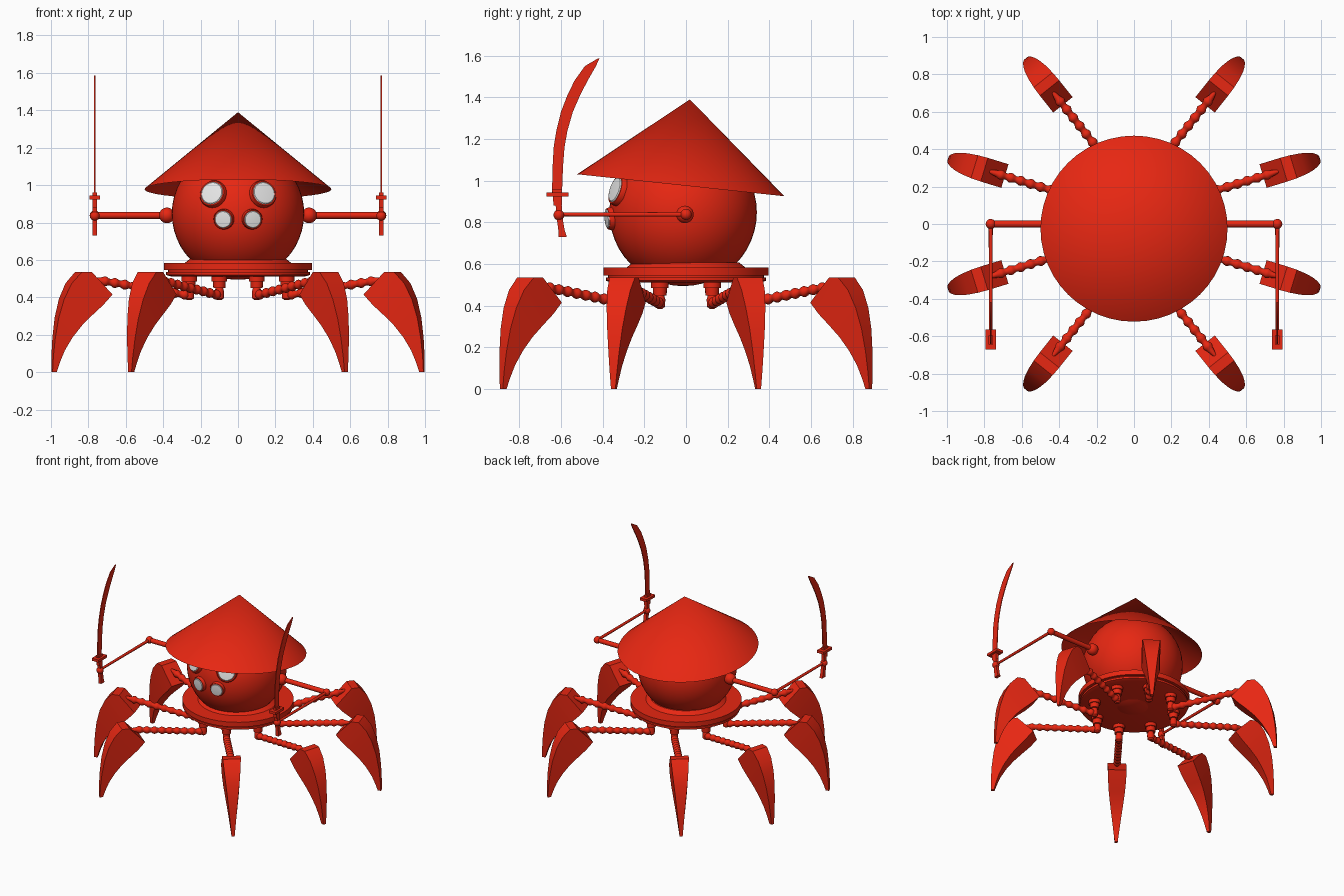
import bpy, bmesh, math
from mathutils import Vector

cube = bpy.data.objects.get("Cube")
if cube:
    bpy.data.objects.remove(cube, do_unlink=True)


def material(name, rgb):
    m = bpy.data.materials.new(name)
    m.use_nodes = True
    m.diffuse_color = (*rgb, 1)
    m.node_tree.nodes["Principled BSDF"].inputs["Base Color"].default_value = (*rgb, 1)
    return m


RED = material("red", (0.8, 0.02, 0.006))
WHITE = material("eye_white", (0.8, 0.8, 0.8))


def finish(obj, name, mat, angle=35):
    obj.name = name
    obj.data.materials.append(mat)
    bpy.ops.object.select_all(action="DESELECT")
    obj.select_set(True)
    bpy.context.view_layer.objects.active = obj
    bpy.ops.object.shade_smooth_by_angle(angle=math.radians(angle))
    return obj


def loft(name, rings, mat):
    """Skin a row of equal rings and cap both ends."""
    bm = bmesh.new()
    rows = [[bm.verts.new(p) for p in ring] for ring in rings]
    n = len(rows[0])
    for a, b in zip(rows, rows[1:]):
        for i in range(n):
            j = (i + 1) % n
            bm.faces.new((a[i], a[j], b[j], b[i]))
    bm.faces.new(rows[0])
    bm.faces.new(rows[-1])
    bmesh.ops.recalc_face_normals(bm, faces=bm.faces)
    me = bpy.data.meshes.new(name)
    bm.to_mesh(me)
    bm.free()
    obj = bpy.data.objects.new(name, me)
    bpy.context.collection.objects.link(obj)
    return finish(obj, name, mat)


def lathe(name, origin, axis, profile, mat=RED, sides=16):
    """Turn a profile of (distance, radius) around an axis."""
    origin = Vector(origin)
    q = Vector(axis).normalized().to_track_quat("Z", "Y")
    turn = [2 * math.pi * i / sides for i in range(sides)]
    rings = [[origin + q @ Vector((r * math.cos(a), r * math.sin(a), d)) for a in turn]
             for d, r in profile]
    return loft(name, rings, mat)


def ball(name, loc, r, segments=16):
    bpy.ops.mesh.primitive_uv_sphere_add(segments=segments, ring_count=segments // 2,
                                         radius=r, location=loc)
    return finish(bpy.context.object, name, RED)


# Round body and tilted open conical hat
BODY = Vector((0, -0.014, 0.848))
BODY_R = 0.354
ball("body", BODY, BODY_R, 48)
tilt = math.radians(6.05)
up = Vector((0, math.sin(tilt), math.cos(tilt)))
bpy.ops.mesh.primitive_cone_add(vertices=48, radius1=0.5, radius2=0, depth=0.414,
                                end_fill_type="NOTHING", rotation=(-tilt, 0, 0),
                                location=Vector((0, -0.025, 0.978)) + up * 0.207)
finish(bpy.context.object, "hat", RED)

# Collar and grooved base plate
lathe("base_plate", (0, 0, 0), (0, 0, 1),
      [(0.512, 0.36), (0.52, 0.385), (0.535, 0.385), (0.535, 0.375), (0.545, 0.375),
       (0.545, 0.395), (0.583, 0.395), (0.583, 0.285), (0.607, 0.255)], sides=48)


# Eyes: rimmed discs lying on the body
def eye(name, x, z, r):
    dx, dz = x - BODY.x, z - BODY.z
    n = Vector((dx, -math.sqrt(BODY_R ** 2 - dx * dx - dz * dz), dz)).normalized()
    seat = BODY + n * math.sqrt(BODY_R ** 2 - r * r)
    lathe(name + "_rim", seat, n,
          [(-0.02, r * 1.16), (0.012, r * 1.16), (0.022, r * 1.08), (0.022, r)], sides=32)
    lathe(name + "_white", seat, n, [(0.02, r), (0.027, r * 0.9), (0.029, r * 0.5)],
          WHITE, 32)


# Legs, in the leg's own plane: outer (u, z), inner (u, z), half width
CLAW = [(0.565, 0.535, 0.45, 0.415, 0.066),
        (0.62, 0.535, 0.5, 0.36, 0.064),
        (0.675, 0.475, 0.56, 0.305, 0.058),
        (0.715, 0.39, 0.615, 0.25, 0.049),
        (0.742, 0.29, 0.665, 0.185, 0.038),
        (0.758, 0.18, 0.705, 0.115, 0.027),
        (0.766, 0.08, 0.73, 0.05, 0.018),
        (0.768, 0.0, 0.745, 0.0, 0.011)]
BUMPS = 9


def leg(name, hip, angle):
    hip = Vector(hip)
    d = Vector((math.cos(angle), math.sin(angle), 0))
    side = Vector((-d.y, d.x, 0))
    rings = []
    for uo, zo, ui, zi, w in CLAW:
        o = hip + d * uo + Vector((0, 0, zo))
        i = hip + d * ui + Vector((0, 0, zi))
        rings.append([o + side * w, o - side * w, i - side * w, i + side * w])
    loft(name + "_claw", rings, RED)
    # beaded rod rising from hip to claw
    start = hip + Vector((0, 0, 0.41))
    end = hip + d * 0.5 + Vector((0, 0, 0.49))
    length = (end - start).length
    steps = BUMPS * 6
    beads = [(length * k / steps, 0.022 - 0.005 * math.cos(2 * math.pi * k / 6))
             for k in range(steps + 1)]
    lathe(name + "_rod", start, end - start, beads + [(length + 0.05, 0.006)], sides=12)
    # stepped hip socket under the plate
    lathe(name + "_socket", hip, (0, 0, 1),
          [(0.385, 0.012), (0.395, 0.024), (0.43, 0.026), (0.45, 0.02), (0.45, 0.032),
           (0.485, 0.034), (0.485, 0.042), (0.525, 0.042)])


# Sword blade: height, rear offset of both edges
BLADE = [(0.94, -0.643, -0.595), (1.07, -0.64, -0.59), (1.16, -0.635, -0.583),
         (1.24, -0.622, -0.569), (1.33, -0.6, -0.543), (1.41, -0.569, -0.508),
         (1.48, -0.535, -0.472), (1.55, -0.485, -0.432), (1.585, -0.425, -0.416)]
GRIP = [(0.73, -0.612, -0.572), (0.765, -0.613, -0.583), (0.82, -0.62, -0.592),
        (0.93, -0.63, -0.6)]


def slab(name, x, rows, half):
    loft(name, [[(x - half, a, z), (x + half, a, z), (x + half, b, z), (x - half, b, z)]
                for z, a, b in rows], RED)


def arm(name, s):
    x = 0.766 * s
    ball(name + "_shoulder", (0.38 * s, -0.005, 0.838), 0.042, 24)
    lathe(name + "_upper_rod", (0.36 * s, 0, 0.838), (s, 0, 0), [(0, 0.018), (0.4, 0.018)])
    ball(name + "_elbow", (x, 0, 0.838), 0.027)
    lathe(name + "_forearm", (x, 0, 0.838), (0, -1, 0), [(0, 0.011), (0.6, 0.009)])
    ball(name + "_hand", (x, -0.61, 0.835), 0.026)
    slab(name + "_sword_grip", x, GRIP, 0.012)
    slab(name + "_sword_guard", x, [(0.924, -0.67, -0.565), (0.944, -0.67, -0.565)], 0.029)
    slab(name + "_sword_collar", x, [(0.88, -0.635, -0.595), (0.96, -0.643, -0.595)], 0.012)
    slab(name + "_sword_blade", x, BLADE, 0.003)


# Mirrored parts
for s, lr in ((1, "left"), (-1, "right")):
    eye(lr + "_large_eye", 0.133 * s, 0.952, 0.064)
    eye(lr + "_small_eye", 0.075 * s, 0.818, 0.047)
    arm(lr + "_arm", s)
    for t, fb in ((-1, "front"), (1, "back")):
        for part, hx, hy, deg in (("outer", 0.26, 0.125, 17), ("inner", 0.1, 0.285, 51.5)):
            a = math.radians(deg)
            leg(f"{fb}_{lr}_{part}_leg", (hx * s, hy * t, 0),
                math.atan2(math.sin(a) * t, math.cos(a) * s))
